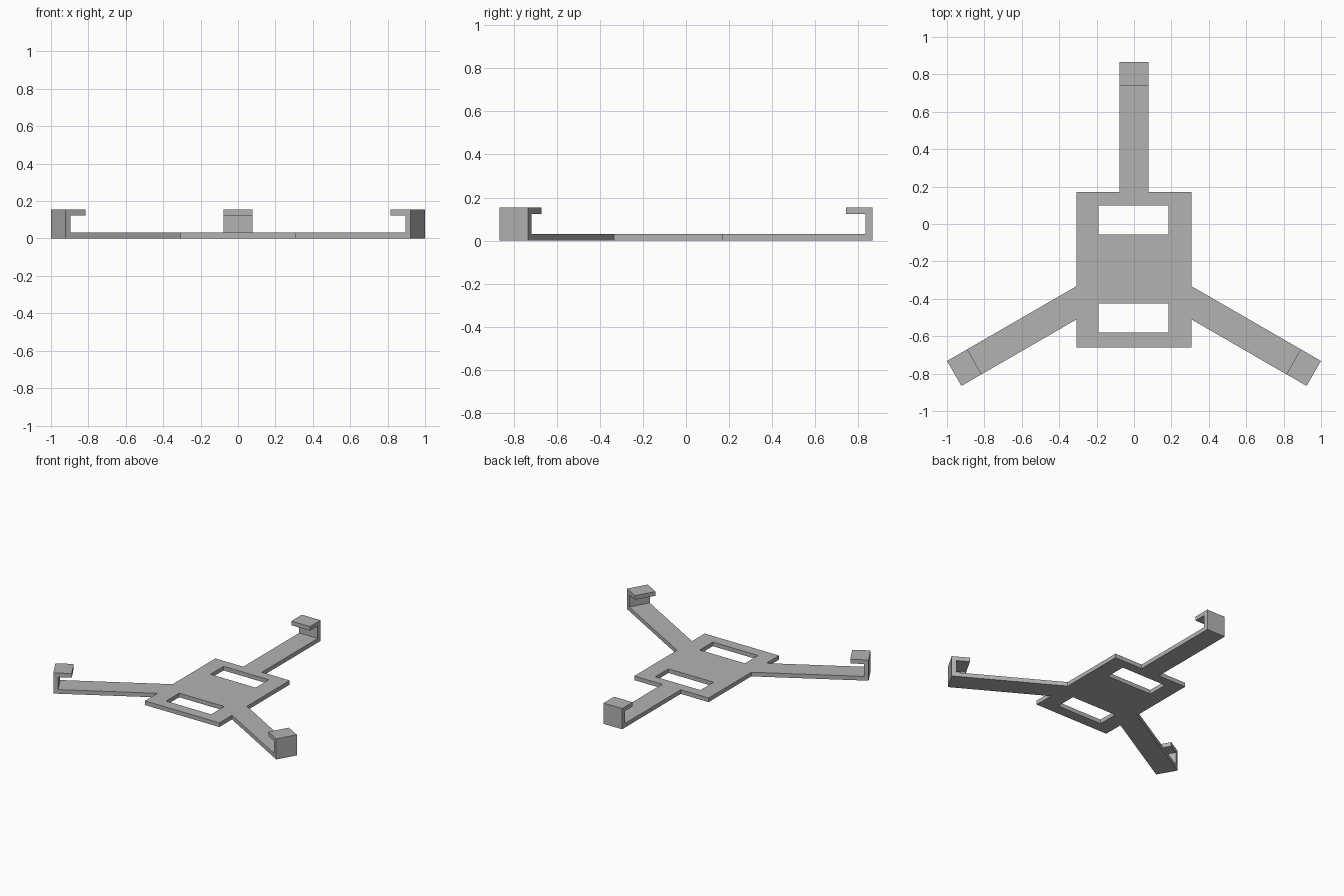
import bpy, bmesh
from math import radians
from mathutils import Matrix, Vector

cube = bpy.data.objects.get("Cube")
if cube:
    bpy.data.objects.remove(cube, do_unlink=True)

HUB = Vector((0, -0.244, 0))   # point where the three arms meet
REACH, HALF_ARM = 1.11, 0.077  # arm length and half width
THICK, WALL, TALL, LIP = 0.031, 0.033, 0.155, 0.125
PLATE_X, PLATE_Y = 0.308, 0.416

grey = bpy.data.materials.new("plain_grey")
grey.use_nodes = True
colour = (0.45, 0.45, 0.45, 1)
grey.diffuse_color = colour
grey.node_tree.nodes["Principled BSDF"].inputs["Base Color"].default_value = colour


def finish(name, bm):
    bmesh.ops.recalc_face_normals(bm, faces=bm.faces)
    mesh = bpy.data.meshes.new(name)
    bm.to_mesh(mesh)
    bm.free()
    mesh.materials.append(grey)
    obj = bpy.data.objects.new(name, mesh)
    bpy.context.collection.objects.link(obj)
    return obj


def extrude(bm, faces, offset):
    geom = bmesh.ops.extrude_face_region(bm, geom=faces, use_keep_orig=True)["geom"]
    moved = [g for g in geom if isinstance(g, bmesh.types.BMVert)]
    bmesh.ops.translate(bm, verts=moved, vec=offset)


# Body plate: a grid of cells with the two slot cells left open
bm = bmesh.new()
xs = (-PLATE_X, -0.19, 0.184, PLATE_X)
ys = (-PLATE_Y, -0.336, -0.181, 0.189, 0.344, PLATE_Y)
grid = [[bm.verts.new(HUB + Vector((x, y, 0))) for x in xs] for y in ys]
for j in range(len(ys) - 1):
    for i in range(len(xs) - 1):
        if not (i == 1 and j in (1, 3)):
            bm.faces.new((grid[j][i], grid[j][i + 1], grid[j + 1][i + 1], grid[j + 1][i]))
extrude(bm, bm.faces[:], (0, 0, THICK))
bmesh.ops.recalc_face_normals(bm, faces=bm.faces)
bmesh.ops.dissolve_limit(bm, angle_limit=radians(1), verts=bm.verts, edges=bm.edges)
finish("body_plate", bm)


# Arms: one hooked side profile, widened, turned and trimmed at the plate edge
def arm(name, angle, edge_point, edge_normal):
    profile = [(0, 0), (REACH, 0), (REACH, TALL), (REACH - LIP, TALL),
               (REACH - LIP, TALL - THICK), (REACH - WALL, TALL - THICK),
               (REACH - WALL, THICK), (0, THICK)]
    bm = bmesh.new()
    face = bm.faces.new([bm.verts.new((-HALF_ARM, y, z)) for y, z in profile])
    extrude(bm, [face], (2 * HALF_ARM, 0, 0))
    turn = Matrix.Translation(HUB) @ Matrix.Rotation(radians(angle), 4, "Z")
    bmesh.ops.transform(bm, matrix=turn, verts=bm.verts)
    bmesh.ops.bisect_plane(bm, geom=bm.verts[:] + bm.edges[:] + bm.faces[:],
                           plane_co=HUB + Vector(edge_point),
                           plane_no=edge_normal, clear_inner=True)
    bmesh.ops.holes_fill(bm, edges=[e for e in bm.edges if e.is_boundary])
    finish(name, bm)


arm("back_arm", 0, (0, PLATE_Y, 0), (0, 1, 0))
arm("left_arm", -120, (PLATE_X, 0, 0), (1, 0, 0))
arm("right_arm", 120, (-PLATE_X, 0, 0), (-1, 0, 0))
